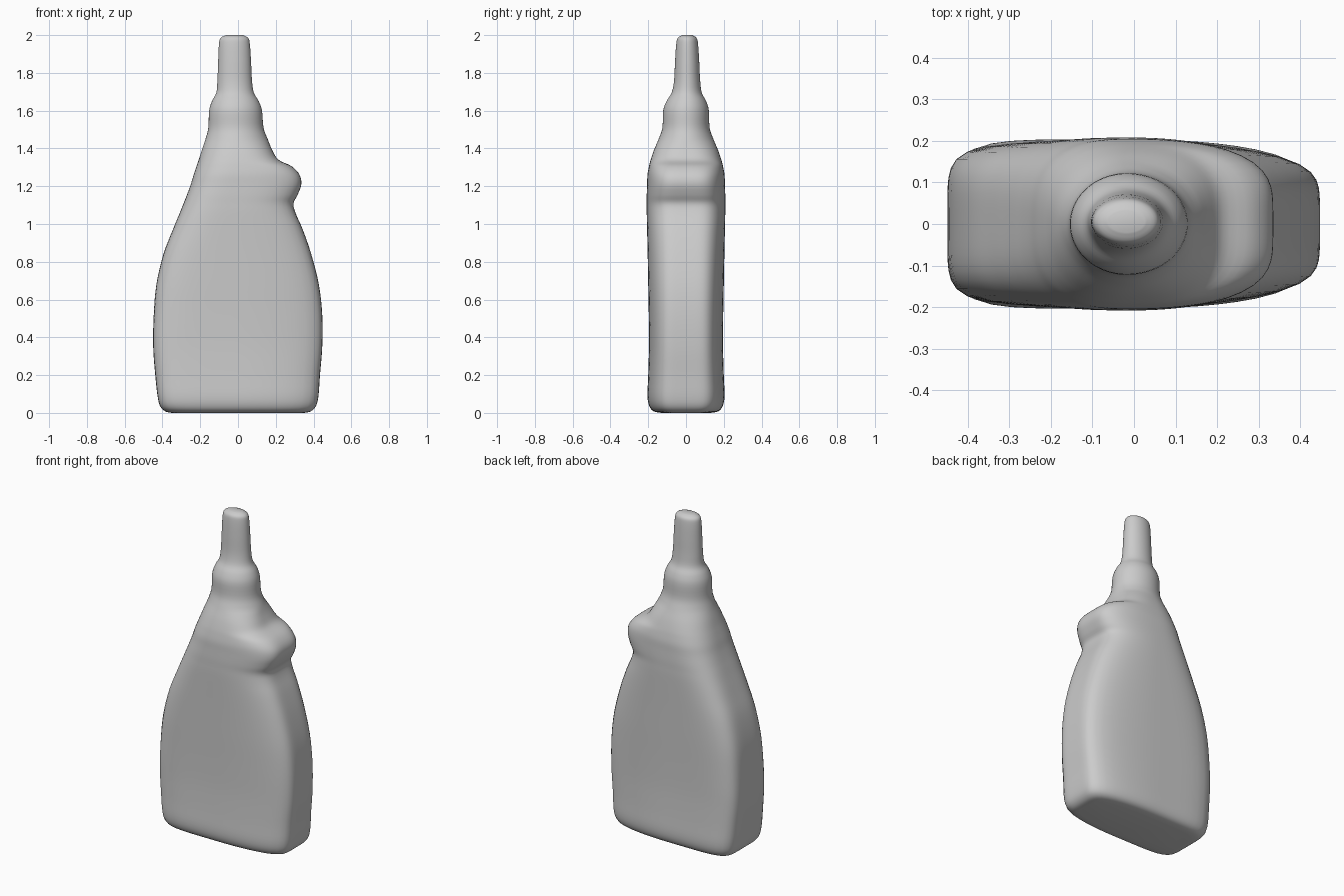
import bpy, bmesh, math

# Silhouette stations: z, left x, right x, half depth y
STATIONS = [
    (0.000, -0.350, 0.350, 0.130),
    (0.008, -0.385, 0.385, 0.170),
    (0.035, -0.412, 0.412, 0.194),
    (0.090, -0.426, 0.426, 0.204),
    (0.200, -0.438, 0.434, 0.200),
    (0.350, -0.449, 0.446, 0.196),
    (0.520, -0.446, 0.446, 0.197),
    (0.680, -0.432, 0.428, 0.200),
    (0.840, -0.395, 0.388, 0.203),
    (0.970, -0.345, 0.343, 0.206),
    (1.060, -0.308, 0.304, 0.208),
    (1.110, -0.288, 0.294, 0.208),
    (1.155, -0.270, 0.316, 0.208),
    (1.210, -0.250, 0.335, 0.206),
    (1.260, -0.235, 0.326, 0.204),
    (1.305, -0.220, 0.285, 0.196),
    (1.340, -0.208, 0.215, 0.187),
    (1.390, -0.192, 0.182, 0.170),
    (1.450, -0.172, 0.157, 0.145),
    (1.510, -0.157, 0.135, 0.125),
    (1.600, -0.153, 0.127, 0.121),
    (1.650, -0.138, 0.110, 0.105),
    (1.695, -0.115, 0.084, 0.080),
    (1.760, -0.109, 0.074, 0.069),
    (1.860, -0.105, 0.069, 0.064),
    (1.950, -0.101, 0.063, 0.058),
    (1.985, -0.092, 0.054, 0.050),
    (2.000, -0.062, 0.026, 0.026),
]
SEGMENTS = 72
STEPS = 4


def ramp(z, z0, z1, a, b):
    t = min(1, max(0, (z - z0) / (z1 - z0)))
    return a + (b - a) * t


def spline(p0, p1, p2, p3, t):
    return [0.5 * (2*b + (c - a)*t + (2*a - 5*b + 4*c - d)*t*t + (3*b - a - 3*c + d)*t**3)
            for a, b, c, d in zip(p0, p1, p2, p3)]


def section(z, left, right, depth):
    """Rounded-box section below, blending to an ellipse at the neck."""
    cx = ramp(z, 1.2, 1.6, 0, -0.018)
    cy = ramp(z, 1.6, 1.75, 0, 0.006)
    n_left = ramp(z, 0.4, 1.45, 6, 2)
    n_right = ramp(z, 0.4, 1.25, 6, 4.5) if z < 1.25 else ramp(z, 1.25, 1.45, 4.5, 2)
    taper = ramp(z, 1.25, 1.45, 0.22, 0)
    points = []
    for i in range(SEGMENTS):
        a = 2 * math.pi * i / SEGMENTS
        c, s = math.cos(a), math.sin(a)
        n = n_right if c > 0 else n_left
        r = (abs(c)**n + abs(s)**n) ** (-1 / n)
        u, v = r * c, r * s
        x = cx + u * (right - cx) if u > 0 else cx - u * (left - cx)
        y = cy + v * depth * (1 - taper * max(u, 0)**2)
        points.append((x, y, z))
    return points


# Resample the stations smoothly
rows = []
last = len(STATIONS) - 1
for k in range(last):
    p = [STATIONS[min(last, max(0, k + d))] for d in (-1, 0, 1, 2)]
    rows += [spline(*p, j / STEPS) for j in range(STEPS)]
rows.append(STATIONS[-1])

# Loft body, finger rest, collar and nozzle as one blown shell
bm = bmesh.new()
rings = [[bm.verts.new(co) for co in section(*row)] for row in rows]
for lo, hi in zip(rings, rings[1:]):
    for i in range(SEGMENTS):
        j = (i + 1) % SEGMENTS
        bm.faces.new((lo[i], lo[j], hi[j], hi[i]))
bm.faces.new(rings[0][::-1])
bm.faces.new(rings[-1])
mesh = bpy.data.meshes.new("spray_bottle")
bm.to_mesh(mesh)
bm.free()
bottle = bpy.data.objects.new("spray_bottle", mesh)
bpy.context.collection.objects.link(bottle)
bpy.context.view_layer.objects.active = bottle
bottle.select_set(True)
bpy.ops.object.shade_smooth_by_angle(angle=math.radians(50))
